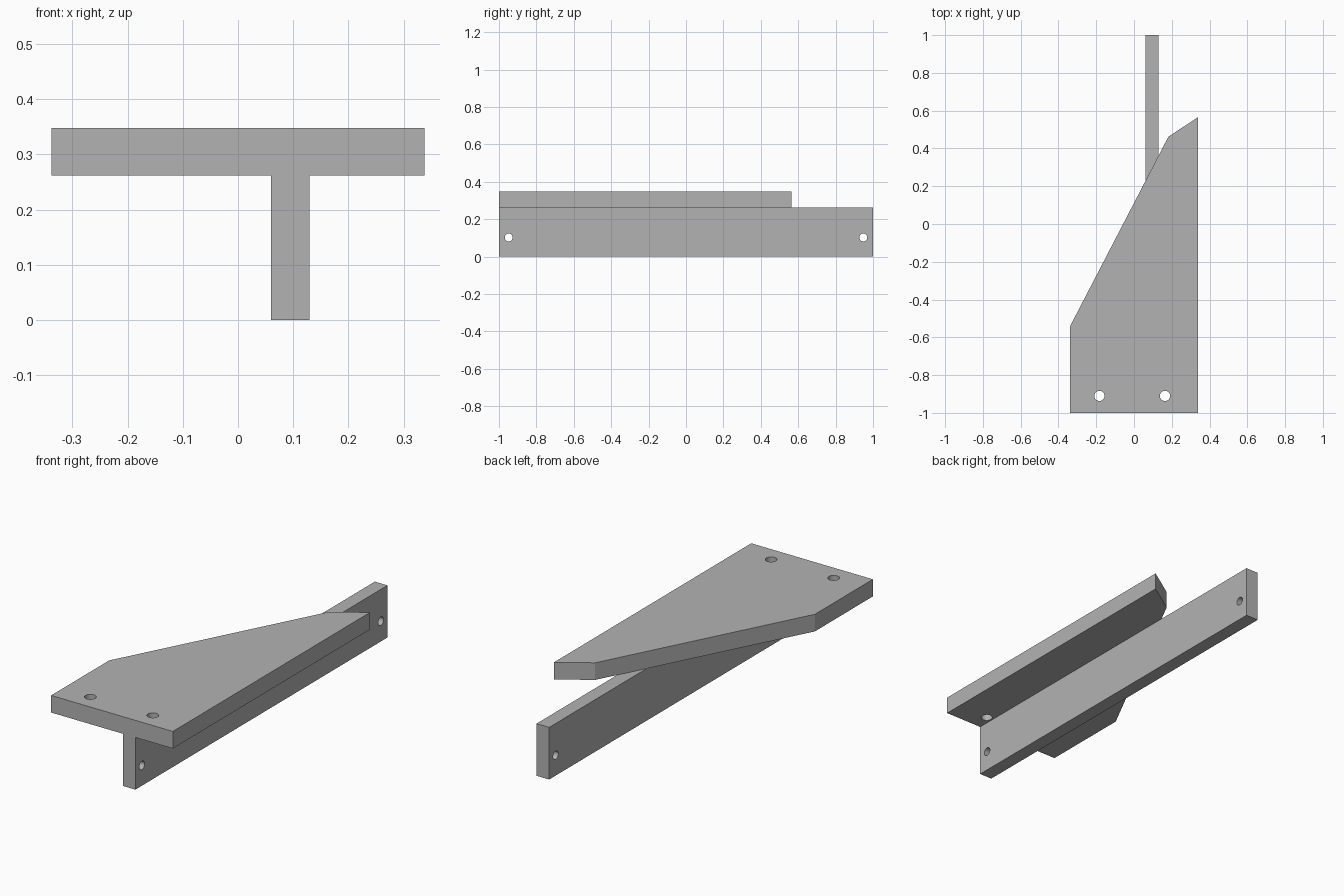
import bpy
import bmesh
from math import pi
from mathutils import Matrix, Vector

cube = bpy.data.objects.get("Cube")
if cube:
    bpy.data.objects.remove(cube, do_unlink=True)

# Single grey finish
grey = bpy.data.materials.new("plain_grey")
grey.use_nodes = True
colour = (0.45, 0.45, 0.45, 1)
grey.diffuse_color = colour
grey.node_tree.nodes["Principled BSDF"].inputs["Base Color"].default_value = colour


def add_object(name, bm):
    bmesh.ops.recalc_face_normals(bm, faces=bm.faces)
    mesh = bpy.data.meshes.new(name)
    bm.to_mesh(mesh)
    bm.free()
    mesh.materials.append(grey)
    obj = bpy.data.objects.new(name, mesh)
    bpy.context.collection.objects.link(obj)
    return obj


def slab(name, outline, bottom, top):
    """Extrude a flat outline straight up."""
    bm = bmesh.new()
    face = bm.faces.new([bm.verts.new((x, y, bottom)) for x, y in outline])
    ext = bmesh.ops.extrude_face_region(bm, geom=[face])["geom"]
    verts = [g for g in ext if isinstance(g, bmesh.types.BMVert)]
    bmesh.ops.translate(bm, verts=verts, vec=(0, 0, top - bottom))
    return add_object(name, bm)


def drill(target, centres, radius, depth, rotation=Matrix.Identity(4)):
    """Cut round through holes with one hidden cutter."""
    bm = bmesh.new()
    for centre in centres:
        bmesh.ops.create_cone(bm, cap_ends=True, segments=32, radius1=radius,
                              radius2=radius, depth=depth,
                              matrix=Matrix.Translation(Vector(centre)) @ rotation)
    cutter = add_object(target.name + "_hole_cutter", bm)
    cutter.hide_render = True
    cutter.hide_set(True)
    cutter.display_type = 'WIRE'
    mod = target.modifiers.new("holes", 'BOOLEAN')
    mod.operation = 'DIFFERENCE'
    mod.solver = 'EXACT'
    mod.object = cutter
    bpy.context.view_layer.objects.active = target
    bpy.ops.object.modifier_apply(modifier=mod.name)
    bpy.data.objects.remove(cutter, do_unlink=True)


# Upright web with a bolt hole near each end
SEAM, TOP = 0.262, 0.348
web = slab("upright_web", [(0.06, -1), (0.13, -1), (0.13, 1), (0.06, 1)], 0, SEAM)
drill(web, [(0.095, y, 0.102) for y in (-0.948, 0.948)], 0.021, 0.2,
      Matrix.Rotation(pi / 2, 4, 'Y'))

# Tapered top plate with two mounting holes
plate = slab("top_plate", [(-0.338, -1), (0.338, -1), (0.338, 0.565),
                           (0.182, 0.462), (-0.338, -0.54)], SEAM, TOP)
drill(plate, [(x, -0.91, (SEAM + TOP) / 2) for x in (-0.183, 0.164)], 0.027, 0.2)

# Round the hole walls while keeping the edges crisp
for obj in (web, plate):
    bpy.ops.object.select_all(action='DESELECT')
    obj.select_set(True)
    bpy.context.view_layer.objects.active = obj
    bpy.ops.object.shade_smooth_by_angle(angle=pi / 9)
